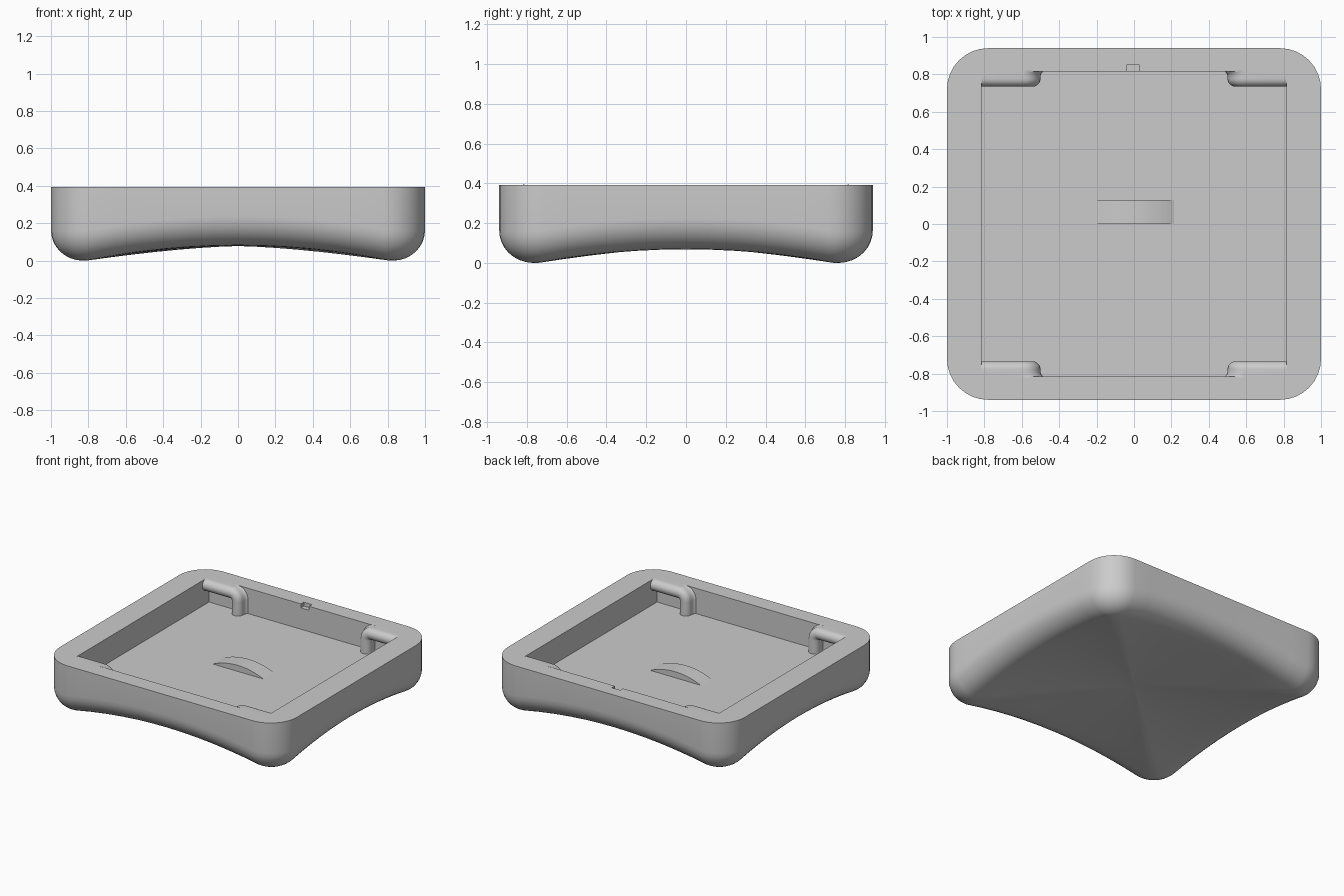
import bpy, bmesh, math
from mathutils import Vector

cube = bpy.data.objects.get("Cube")
if cube:
    bpy.data.objects.remove(cube, do_unlink=True)

HX, HY, TOP, FLOOR = 1.0, 0.94, 0.393, 0.2
POCKET, CORNER, FILLET = 0.815, 0.22, 0.16

grey = bpy.data.materials.new("plain_grey")
grey.use_nodes = True
grey.diffuse_color = (0.6, 0.6, 0.6, 1)
grey.node_tree.nodes["Principled BSDF"].inputs["Base Color"].default_value = (0.6, 0.6, 0.6, 1)


def from_bmesh(name, bm):
    bmesh.ops.recalc_face_normals(bm, faces=bm.faces)
    me = bpy.data.meshes.new(name)
    bm.to_mesh(me)
    bm.free()
    ob = bpy.data.objects.new(name, me)
    bpy.context.collection.objects.link(ob)
    me.materials.append(grey)
    return ob


def activate(ob):
    bpy.ops.object.select_all(action='DESELECT')
    ob.select_set(True)
    bpy.context.view_layer.objects.active = ob


def smooth(ob):
    activate(ob)
    bpy.ops.object.shade_smooth_by_angle(angle=math.radians(35))


def cut_box(ob, lo, hi):
    bm = bmesh.new()
    bmesh.ops.create_cube(bm, size=1)
    lo, hi = Vector(lo), Vector(hi)
    for v in bm.verts:
        v.co = (lo + hi) / 2 + v.co * (hi - lo)
    cutter = from_bmesh("cutter", bm)
    cutter.hide_render = True
    mod = ob.modifiers.new("cut", 'BOOLEAN')
    mod.operation, mod.solver, mod.object = 'DIFFERENCE', 'EXACT', cutter
    activate(ob)
    bpy.ops.object.modifier_apply(modifier=mod.name)
    bpy.data.objects.remove(cutter, do_unlink=True)


def bridge(bm, rings):
    for a, b in zip(rings, rings[1:]):
        for i in range(len(a)):
            j = (i + 1) % len(a)
            bm.faces.new((a[i], a[j], b[j], b[i]))


def outline(inset, arc=8, side=12):
    """Rounded rectangle with extra points along its straight sides."""
    r = CORNER - inset
    cx, cy = HX - CORNER, HY - CORNER
    corners = [(cx, cy), (-cx, cy), (-cx, -cy), (cx, -cy)]
    pts = []
    for q, (px, py) in enumerate(corners):
        for i in range(arc + 1):
            a = (q + i / arc) * math.pi / 2
            pts.append(Vector((px + r * math.cos(a), py + r * math.sin(a))))
        a = (q + 1) * math.pi / 2
        nx, ny = corners[(q + 1) % 4]
        start, end = pts[-1], Vector((nx + r * math.cos(a), ny + r * math.sin(a)))
        pts += [start.lerp(end, i / side) for i in range(1, side)]
    return pts


# Tray body: straight wall, rounded lower edge following arched sides
bm = bmesh.new()
inner = outline(FILLET)
base = [max(0, 0.157 - p.length_squared / 8) for p in inner]
rings = [[bm.verts.new((p.x, p.y, TOP)) for p in outline(0)]]
for k in range(9):
    a = k / 8 * math.pi / 2
    d, rise = FILLET * (1 - math.cos(a)), FILLET * (1 - math.sin(a))
    rings.append([bm.verts.new((p.x, p.y, z + rise)) for p, z in zip(outline(d), base)])

# Underside: shallow hollow fading from the arched edges to the middle
MID = 0.078
for t in (0.85, 0.7, 0.55, 0.4, 0.25, 0.1):
    rings.append([bm.verts.new((p.x * t, p.y * t, MID + (z - MID) * t ** 1.5))
                  for p, z in zip(inner, base)])
bridge(bm, rings)
bm.faces.new(rings[0])
hub = bm.verts.new((0, 0, MID))
for i, v in enumerate(rings[-1]):
    bm.faces.new((v, rings[-1][(i + 1) % len(rings[-1])], hub))
body = from_bmesh("tray_body", bm)

# Square pocket and the small notch in the back rim
cut_box(body, (-POCKET, -POCKET, FLOOR), (POCKET, POCKET, 0.6))
cut_box(body, (-0.04, 0.78, TOP - 0.03), (0.03, 0.85, 0.6))
smooth(body)

# Curved bump on the pocket floor
bm = bmesh.new()
half, rise = 0.213, 0.046
rad = (half ** 2 + rise ** 2) / (2 * rise)
span = math.asin(half / rad)
front = []
for i in range(17):
    a = span * (i / 8 - 1)
    front.append(bm.verts.new((rad * math.sin(a), 0, FLOOR + rise - rad * (1 - math.cos(a)))))
face = bm.faces.new(front)
new = bmesh.ops.extrude_face_region(bm, geom=[face], use_keep_orig=True)["geom"]
bmesh.ops.translate(bm, vec=(0, 0.127, 0), verts=[g for g in new if isinstance(g, bmesh.types.BMVert)])
smooth(from_bmesh("floor_bump", bm))

# Bent corner bars: round-fronted, joined to the wall, turning down to the floor
R, BAR_Y, LEG_X = 0.043, 0.777, 0.543
BAR_Z, WALL = TOP - R, POCKET + 0.005


def bar_ring(bm, x, z, a, sx, sy):
    """One cross-section; the bar turns from level (a = 0) to upright (a = pi/2)."""
    flare = 0.02 * math.sin(a)
    profile = [(R + flare, WALL), (R + flare * 0.3, WALL - 0.014), (R, WALL - 0.025)]
    for i in range(13):
        b = i / 12 * math.pi
        profile.append((R * math.cos(b), BAR_Y - R * math.sin(b)))
    profile.append((-R, WALL))
    return [bm.verts.new((sx * (x - o * math.sin(a)), sy * y, z + o * math.cos(a)))
            for o, y in profile]


for sx, side in ((1, "left"), (-1, "right")):
    for sy, end in ((1, "back"), (-1, "front")):
        bend = R + 0.004
        path = [(WALL, BAR_Z, 0)]
        for i in range(9):
            a = i / 8 * math.pi / 2
            path.append((LEG_X + bend * (1 - math.sin(a)), BAR_Z - bend * (1 - math.cos(a)), a))
        path.append((LEG_X, FLOOR - 0.005, math.pi / 2))
        bm = bmesh.new()
        rings = [bar_ring(bm, *p, sx, sy) for p in path]
        bridge(bm, rings)
        bm.faces.new(rings[0])
        bm.faces.new(rings[-1])
        smooth(from_bmesh(f"{end}_{side}_bar", bm))
